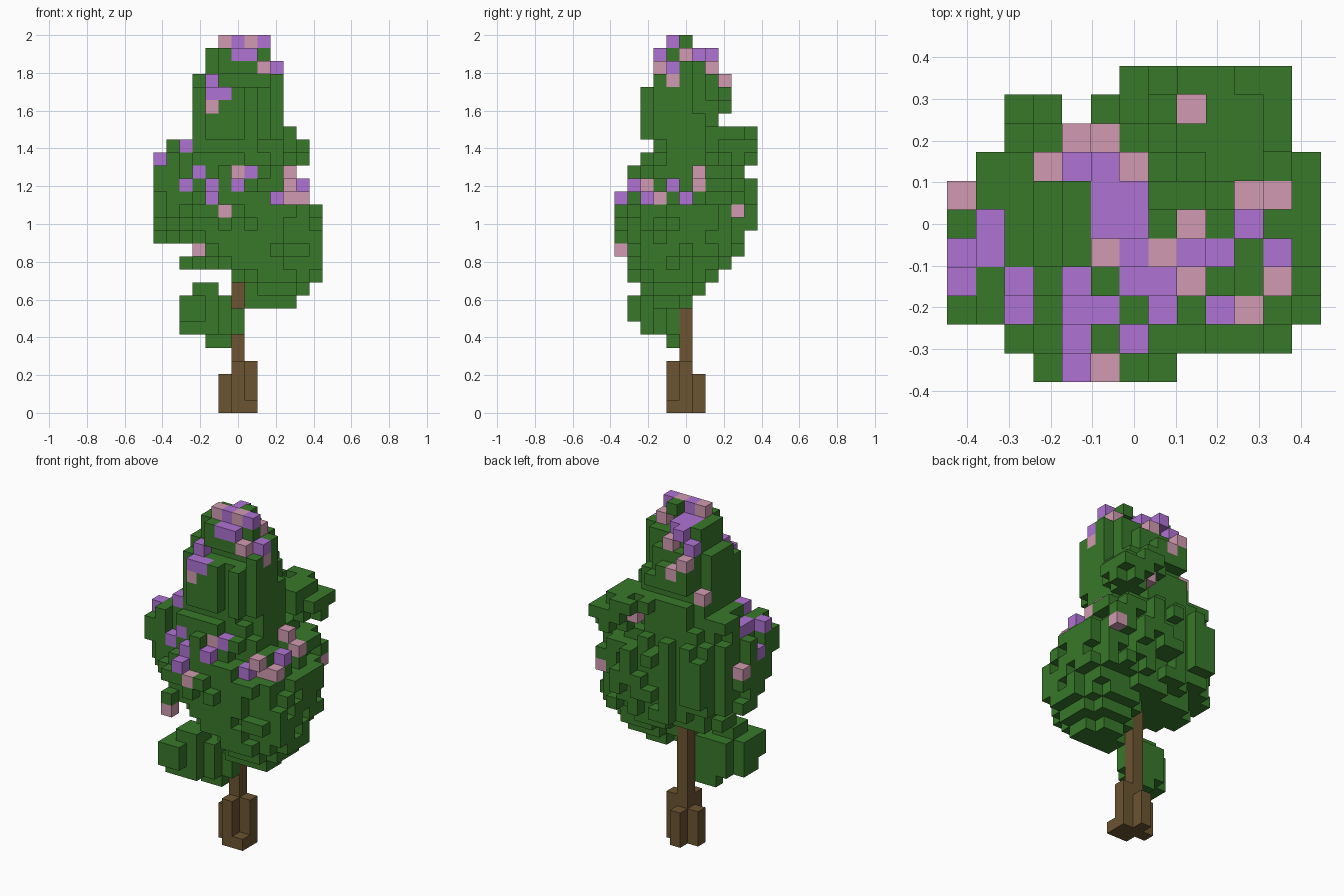
import bpy
import bmesh
import random
from mathutils import Vector

random.seed(4)
UNIT = 2 / 29  # edge of one cube

start = bpy.data.objects.get("Cube")
if start:
    bpy.data.objects.remove(start, do_unlink=True)


def material(name, color):
    mat = bpy.data.materials.new(name)
    mat.use_nodes = True
    mat.diffuse_color = (*color, 1)
    mat.node_tree.nodes["Principled BSDF"].inputs["Base Color"].default_value = (*color, 1)
    return mat


def box(x0, x1, y0, y1, z0, z1):
    """All cells of a solid block, limits included."""
    return {(x, y, z) for x in range(x0, x1 + 1)
            for y in range(y0, y1 + 1) for z in range(z0, z1 + 1)}


def disc(z, x0, x1, y0, y1, power, ragged):
    """One rounded layer of cells with a slightly ragged rim."""
    cells = set()
    for cell in sorted(box(x0, x1, y0, y1, z, z)):
        u = abs(2 * cell[0] - x0 - x1) / (x1 - x0 + 1)
        v = abs(2 * cell[1] - y0 - y1) / (y1 - y0 + 1)
        reach = u ** power + v ** power
        if reach <= 1 and not (reach > 0.75 and random.random() < ragged):
            cells.add(cell)
    return cells


def stack(base, layers, power=2.0, ragged=0.0):
    cells = set()
    for step, limits in enumerate(layers):
        cells |= disc(base + step, *limits, power, ragged)
    return cells


# Trunk: core, flared roots and one low root corner
trunk = box(0, 0, 0, 0, 0, 13)
trunk |= box(-1, 1, 0, 0, 0, 2) | box(0, 0, -1, 1, 0, 2)
trunk |= box(1, 1, 0, 0, 3, 3) | box(0, 0, -1, -1, 3, 3)
trunk |= {(1, -1, 0)}

# Lower crown, wide in the middle
lower_crown = stack(8, [
    (1, 4, -2, 0), (1, 5, -3, 1), (0, 6, -4, 2), (-4, 6, -4, 3),
    (-3, 6, -4, 4), (-6, 6, -4, 4), (-6, 6, -5, 5), (-6, 6, -5, 5),
    (-6, 5, -4, 5), (-6, 5, -3, 5), (-6, 4, -3, 4),
], power=2.2, ragged=0.2)
# Upper crown, a narrow spire that is trimmed at the back
upper_crown = stack(19, [
    (-5, 3, -3, 3), (-5, 3, -2, 3), (-3, 3, -3, 3), (-3, 3, -3, 2),
    (-3, 3, -3, 3), (-3, 3, -3, 3), (-3, 3, -2, 3), (-2, 3, -2, 2),
    (-2, 2, -2, 2), (-1, 2, -1, 0),
], power=2.3, ragged=0.05)
upper_crown = {(x, y, z) for x, y, z in upper_crown if x + y <= 4 - (z > 23)}
# Shoulder of leaves at the front, on the -x side
shoulder = stack(16, [(-6, -1, -2, 0), (-6, -1, -3, 0), (-6, -1, -3, 0),
                      (-5, -1, -3, 0)], power=6)
# Leafy bough sticking out high at the back
bough = stack(19, [(3, 5, 3, 5), (2, 5, 2, 5), (1, 4, 1, 5)], power=1.7)
bough |= {(5, 5, 20)}
# Small clump low on the trunk, running diagonally outwards
clump = stack(5, [(-2, -1, -1, -1), (-4, 0, -3, -1), (-4, 0, -4, -1),
                  (-4, -1, -4, -1), (-3, -2, -3, -2)], power=4)
clump = {(x, y, z) for x, y, z in clump if -1 <= y - x <= 2}

# Trim the crown where it is lopsided, and slope its underside
lower_crown = {(x, y, z) for x, y, z in lower_crown
               if not (y == 5 and x < 0) and not (y == -5 and x > 1)
               and not (y - x > 7 and x < -4) and not (y == -4 and x < -4)
               and (x, y) != (-2, 4) and x + y >= 7 - z}
# Loose tufts that break the outline
tufts = box(5, 6, -3, -3, 11, 13) | box(-1, -1, -4, -4, 17, 18)
tufts |= {(5, -4, 12), (2, -3, 18), (-5, 2, 20)}
leaves = lower_crown | upper_crown | shoulder | bough | clump | tufts

# Blossoms open to the sky
purple = {
    (0, -1, 28), (2, -1, 28), (0, -2, 27), (1, -2, 27), (3, -1, 26),
    (-1, 2, 27), (-2, 2, 26), (-1, 1, 27), (0, 1, 27), (-1, 0, 27), (0, 0, 27),
    (-2, -2, 25), (-2, -3, 24), (-1, -3, 24), (-4, -2, 20), (-4, -3, 17),
    (-6, -2, 19), (-6, -1, 17), (-5, -1, 19), (-5, 0, 19), (1, -3, 18),
    (-2, -4, 17), (0, -4, 17), (5, -1, 17), (-2, -5, 16), (3, -3, 16), (4, 0, 16),
}
pink = {
    (-1, -1, 28), (1, -1, 28), (2, 0, 27), (2, -2, 26), (0, 2, 26),
    (-2, 3, 25), (-1, 3, 24), (-3, 2, 22), (2, 4, 20), (4, 1, 18), (4, -3, 17),
    (5, 1, 17), (5, -2, 16), (-6, 1, 16), (-1, -5, 15),
}


def hides(leaf, bloom):
    """True where a leaf would bury a blossom."""
    (lx, ly, lz), (x, y, z) = leaf, bloom
    above = (lx, ly) == (x, y) and lz > z
    in_front = (lx, lz) == (x, z) and ly < y and x > -5 and (y < 0 or x == 4)
    beside = (ly, lz) == (y, z) and lx > x and (z >= 25 or (z == 16 and x > 2))
    return above or in_front or beside


open_blooms = purple | pink
leaves = {leaf for leaf in leaves if not any(hides(leaf, b) for b in open_blooms)}

# Blossoms tucked under leaves, and the leaves that cover them
purple |= {(-3, -3, 18)}
pink |= {(0, -3, 18), (4, -2, 16), (-2, -3, 23), (3, -1, 25), (-3, -5, 12), (5, 4, 15)}
leaves |= {(-3, -3, 19), (0, -3, 19), (3, -2, 25), (-3, -5, 13), (5, 4, 16)}
leaves -= trunk | purple | pink
occupied = trunk | leaves | purple | pink


def build(name, cells, mat):
    """Skin the cells with only their exposed faces."""
    bm = bmesh.new()
    corners = {}

    def corner(point):
        key = tuple(round(2 * c) for c in point)
        if key not in corners:
            corners[key] = bm.verts.new(point * UNIT)
        return corners[key]

    axes = [Vector(a) for a in ((1, 0, 0), (0, 1, 0), (0, 0, 1))]
    for cell in sorted(cells):
        middle = Vector(cell) + axes[2] / 2
        for i in range(3):
            for side in (-1, 1):
                out = axes[i] * side
                if tuple(int(c) for c in Vector(cell) + out) in occupied:
                    continue
                a = axes[(i + 1) % 3] / 2
                b = axes[(i + 2) % 3] / 2 * side
                face = middle + out / 2
                bm.faces.new([corner(face + d) for d in (-a - b, a - b, a + b, b - a)])
    mesh = bpy.data.meshes.new(name)
    bm.to_mesh(mesh)
    bm.free()
    mesh.materials.append(mat)
    bpy.context.collection.objects.link(bpy.data.objects.new(name, mesh))


build("trunk", trunk, material("bark brown", (0.15, 0.09, 0.032)))
build("leaves", leaves, material("leaf green", (0.04, 0.19, 0.023)))
build("purple_blossoms", purple, material("blossom purple", (0.43, 0.17, 0.65)))
build("pink_blossoms", pink, material("blossom pink", (0.64, 0.33, 0.44)))
